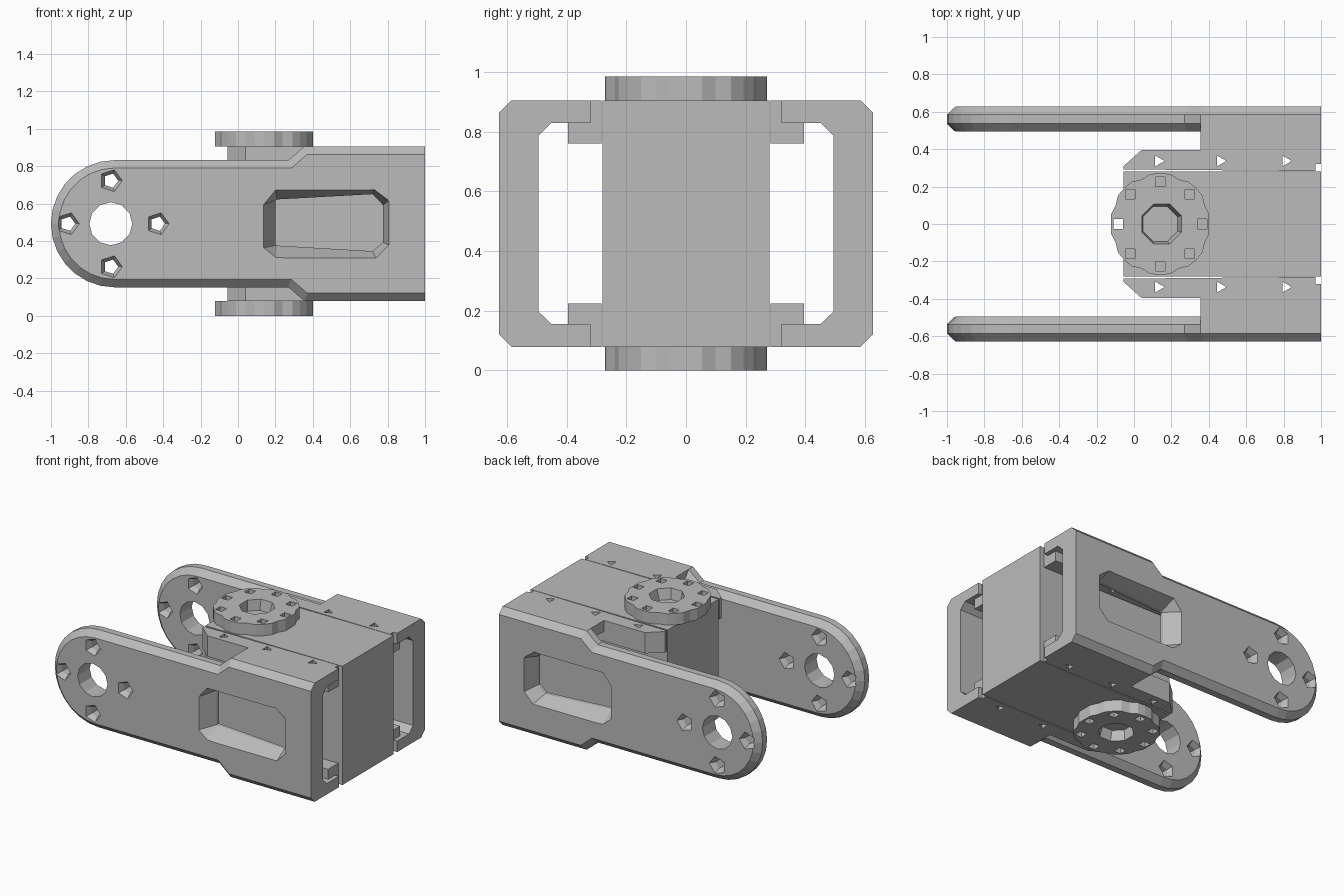
import bpy, bmesh, math
from mathutils import Vector

if "Cube" in bpy.data.objects:
    bpy.data.objects.remove(bpy.data.objects["Cube"])

MID = 0.4925          # height of the symmetry plane
BODY = 0.413          # half height of the housing
GAP = 0.28            # half width of the motor

grey = bpy.data.materials.new("mid grey")
grey.use_nodes = True
grey.diffuse_color = (0.5, 0.5, 0.5, 1)
grey.node_tree.nodes["Principled BSDF"].inputs["Base Color"].default_value = (0.5, 0.5, 0.5, 1)


def loft(name, rings):
    """Closed solid through rings of points with equal counts."""
    bm = bmesh.new()
    loops = [[bm.verts.new(p) for p in ring] for ring in rings]
    n = len(loops[0])
    for a, b in zip(loops, loops[1:]):
        for i in range(n):
            j = (i + 1) % n
            bm.faces.new((a[i], a[j], b[j], b[i]))
    bm.faces.new(loops[0][::-1])
    bm.faces.new(loops[-1])
    bmesh.ops.recalc_face_normals(bm, faces=bm.faces)
    mesh = bpy.data.meshes.new(name)
    bm.to_mesh(mesh)
    bm.free()
    mesh.materials.append(grey)
    ob = bpy.data.objects.new(name, mesh)
    bpy.context.collection.objects.link(ob)
    ob.location.z = MID
    return ob


def along_y(pts, y):
    return [(x, y, z) for x, z in pts]


def along_z(pts, z):
    return [(x, y, z) for x, y in pts]


def circle(cx, cy, r, n, turn=0.0):
    return [(cx + r * math.cos(turn + math.tau * i / n),
             cy + r * math.sin(turn + math.tau * i / n)) for i in range(n)]


def apply(ob, kind, **settings):
    mod = ob.modifiers.new(kind.title(), kind)
    for key, value in settings.items():
        setattr(mod, key, value)
    bpy.context.view_layer.objects.active = ob
    bpy.ops.object.modifier_apply(modifier=mod.name)


def cut(ob, cutter):
    cutter.hide_render = True
    apply(ob, "BOOLEAN", object=cutter, operation="DIFFERENCE", solver="EXACT")
    bpy.data.objects.remove(cutter)


def mirror(ob, y, z):
    apply(ob, "MIRROR", use_axis=(False, y, z))


# Side panels: a rounded arm that steps up into the housing wall
tip = [(-0.66 + 0.34 * math.cos(a), 0.34 * math.sin(a))
       for a in (math.pi / 2 + math.pi * i / 14 for i in range(15))]
outline = [(1, BODY), (0.355, BODY), (0.27, 0.34)] + tip + [(0.27, -0.34), (0.355, -BODY), (1, -BODY)]
panel = loft("side_panels", [along_y(outline, 0.495), along_y(outline, 0.627)])
bm = bmesh.new()
bm.from_mesh(panel.data)
rims = [e for e in bm.edges
        if abs(e.verts[0].co.y - e.verts[1].co.y) < 0.01
        and min(v.co.x for v in e.verts) < 0.99]
bmesh.ops.bevel(bm, geom=rims, offset=0.042, segments=1, affect="EDGES")
bm.to_mesh(panel.data)
bm.free()

# Window with tapered reveal
outer = [(0.13, -0.13), (0.13, 0.1), (0.2, 0.185), (0.73, 0.185),
         (0.81, 0.125), (0.81, -0.115), (0.74, -0.187), (0.2, -0.187)]
inner = [(0.2, -0.115), (0.2, 0.125), (0.21, 0.13), (0.72, 0.158),
         (0.775, 0.1), (0.775, -0.1), (0.72, -0.147), (0.21, -0.117)]
cut(panel, loft("window_cutter", [along_y(inner, 0.45), along_y(inner, 0.52), along_y(outer, 0.64)]))

# Pivot hole with countersunk screw holes around it
cut(panel, loft("pivot_cutter", [along_y(circle(-0.68, 0, 0.115, 12), y) for y in (0.4, 0.7)]))
for x, z in ((-0.68, 0.23), (-0.68, -0.23), (-0.91, 0), (-0.43, 0)):
    narrow = circle(x, z, 0.04, 5)
    wide = circle(x, z, 0.075, 5)
    cut(panel, loft("screw_cutter", [along_y(wide, 0.47), along_y(narrow, 0.53),
                                     along_y(narrow, 0.59), along_y(wide, 0.65)]))
mirror(panel, True, False)

# Housing plates above and below the motor, notched at the open end
plate_shape = [(-0.055, 0.292), (0.97, 0.283), (0.97, 0.32), (1, 0.32), (1, 0.583),
               (0.355, 0.583), (0.355, 0.395), (0.04, 0.395), (-0.055, 0.31)]
plate = loft("housing_plates", [along_z(plate_shape, z) for z in (0.337, BODY)])

# Thick mounting ledges lining the motor
ledge_shape = [(-0.055, 0.292), (0.97, 0.283), (0.97, 0.395), (0.04, 0.395), (-0.055, 0.31)]
ledge = loft("mounting_ledges", [along_z(ledge_shape, z) for z in (0.268, 0.338)])
for ob in (plate, ledge):
    for x in (0.13, 0.46, 0.81):
        cut(ob, loft("bolt_cutter", [along_z(circle(x, 0.337, 0.034, 3), z) for z in (0.2, 0.5)]))
    mirror(ob, True, True)

# Chamfer strips in the inner corners of the channels
corner = [(0.45, 0.338), (0.5, 0.338), (0.5, 0.29)]
strip = loft("channel_corners", [[(x, y, z) for y, z in corner] for x in (0.36, 1)])
mirror(strip, True, True)

# Motor block
block = [(-0.055, -GAP), (1, -GAP), (1, GAP), (-0.055, GAP)]
motor = loft("motor_block", [along_z(block, -BODY), along_z(block, BODY)])

# Output discs with a scalloped rim, a socket and a ring of holes
rim = []
for i in range(32):
    a = math.tau * i / 32
    r = 0.272 if i % 4 != 2 else 0.258
    rim.append((0.14 + min(r, 0.262 / max(abs(math.cos(a)), 0.01)) * math.cos(a), r * math.sin(a)))
disc = loft("output_discs", [along_z(rim, z) for z in (BODY, MID)])
socket = circle(0.15, 0, 0.12, 8, math.pi / 8)
socket_floor = circle(0.14, 0, 0.1, 8, math.pi / 8)
cut(disc, loft("socket_cutter", [along_z(socket_floor, 0.42), along_z(socket, 0.52)]))
for x, y in circle(0.14, 0, 0.225, 8):
    cut(disc, loft("hole_cutter", [along_z(circle(x, y, 0.036, 4, math.pi / 4), z) for z in (0.4, 0.52)]))
mirror(disc, False, True)
